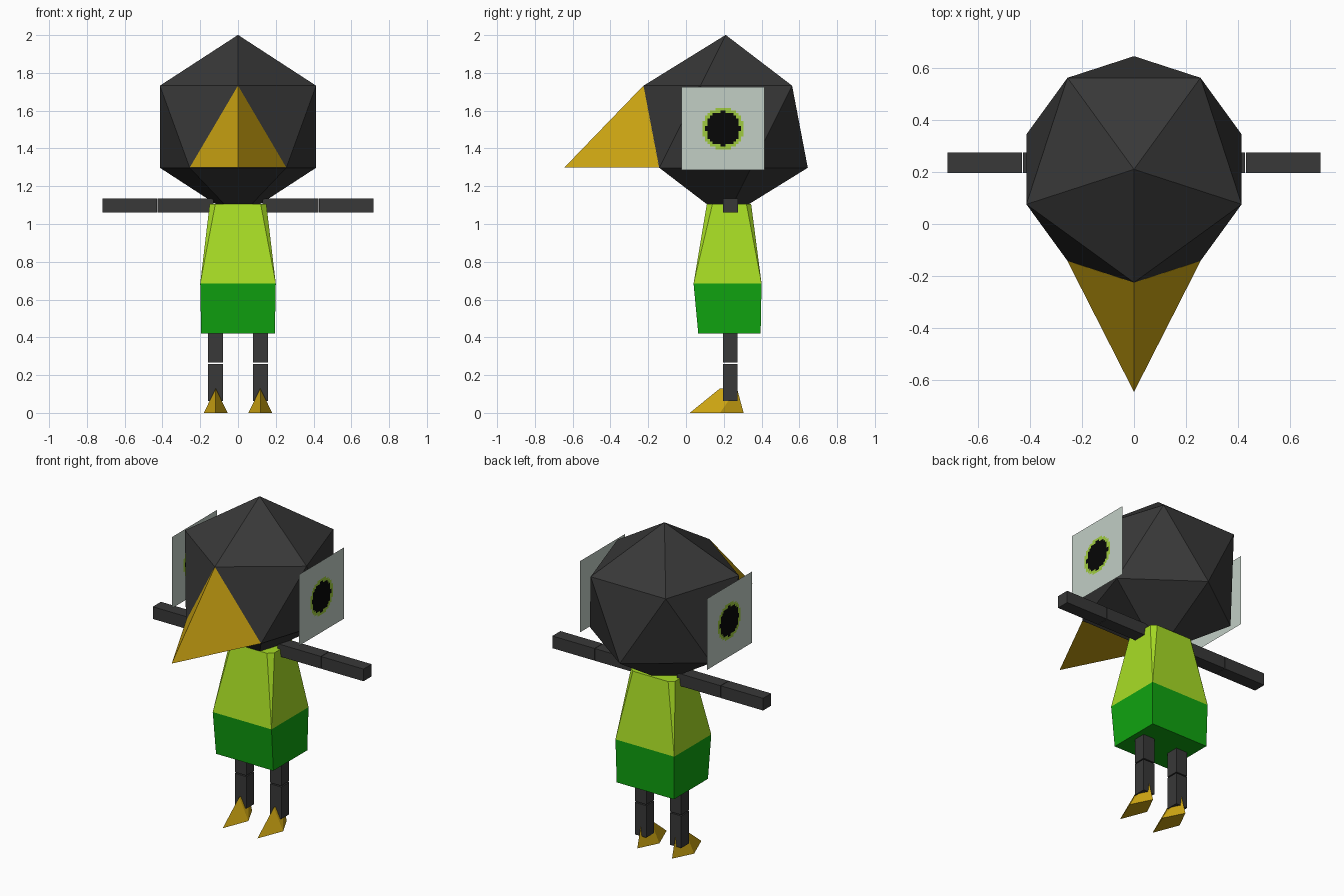
import bpy, bmesh, math
from mathutils import Matrix, Vector

if "Cube" in bpy.data.objects:
    bpy.data.objects.remove(bpy.data.objects["Cube"])


def material(name, rgb):
    m = bpy.data.materials.new(name)
    m.diffuse_color = (*rgb, 1)
    m.use_nodes = True
    m.node_tree.nodes["Principled BSDF"].inputs["Base Color"].default_value = m.diffuse_color
    return m


DARK = material("charcoal", (0.04, 0.04, 0.04))
GOLD = material("gold", (0.60, 0.37, 0.006))
LIME = material("lime", (0.39, 0.72, 0.018))
GREEN = material("green", (0.005, 0.37, 0.005))
WHITE = material("pale_grey", (0.54, 0.62, 0.56))
IRIS = material("iris_green", (0.35, 0.60, 0.05))
BLACK = material("black", (0.002, 0.002, 0.002))


def finish(name, bm, *mats):
    me = bpy.data.meshes.new(name)
    bm.to_mesh(me)
    bm.free()
    for m in mats:
        me.materials.append(m)
    ob = bpy.data.objects.new(name, me)
    bpy.context.collection.objects.link(ob)
    return ob


def hull(name, points, mat):
    """Convex solid around a few corner points."""
    bm = bmesh.new()
    for p in points:
        bm.verts.new(p)
    bmesh.ops.convex_hull(bm, input=bm.verts[:])
    bmesh.ops.recalc_face_normals(bm, faces=bm.faces[:])
    return finish(name, bm, mat)


def rect(x, y0, y1, z):
    return [(sx * x, y, z) for sx in (-1, 1) for y in (y0, y1)]


def box(name, x0, x1, y0, y1, z0, z1, mat):
    return hull(name, [(x, y, z) for x in (x0, x1) for y in (y0, y1) for z in (z0, z1)], mat)


# Head: icosahedron standing on a corner, with an upper-ring corner to the front
R, CY, CZ = 0.486, 0.21, 1.515
bm = bmesh.new()
bmesh.ops.create_icosphere(
    bm, subdivisions=1, radius=R,
    matrix=Matrix.Translation((0, CY, CZ)) @ Matrix.Rotation(-math.pi / 2, 4, 'Z'))
finish("head", bm, DARK)

# Beak: pyramid on the front lower face of the head
hull("beak", [(0, -0.225, 1.733), (-0.256, -0.142, 1.298),
              (0.256, -0.142, 1.298), (0, -0.645, 1.298)], GOLD)

# Shirt: square hem rising to a chamfered neckline
hull("shirt", rect(0.20, 0.04, 0.40, 0.685)
     + rect(0.12, 0.11, 0.345, 1.105) + rect(0.15, 0.14, 0.32, 1.105), LIME)

# Shorts
hull("shorts", rect(0.20, 0.04, 0.40, 0.685) + rect(0.195, 0.065, 0.395, 0.42), GREEN)

for side, s in (("left", -1), ("right", 1)):
    # Arms, in two segments
    box(side + "_upper_arm", s * 0.13, s * 0.427, 0.196, 0.275, 1.06, 1.135, DARK)
    box(side + "_forearm", s * 0.43, s * 0.717, 0.196, 0.275, 1.06, 1.135, DARK)

    # Legs, in two segments with a thin gap at the knee
    box(side + "_thigh", s * 0.08, s * 0.158, 0.195, 0.272, 0.267, 0.45, DARK)
    box(side + "_shin", s * 0.08, s * 0.158, 0.195, 0.272, 0.063, 0.26, DARK)

    # Feet: kite-shaped sole with a ridge on top
    fx = s * 0.118
    hull(side + "_foot", [(fx, 0.02, 0), (fx - 0.063, 0.18, 0), (fx + 0.063, 0.18, 0),
                          (fx, 0.305, 0), (fx, 0.18, 0.13), (fx, 0.27, 0.13)], GOLD)

    # Eyes: thin square plates with a blocky iris and pupil coloured by radius
    bm = bmesh.new()
    centre = Vector((s * 0.432, 0.196, 1.505))
    bmesh.ops.create_grid(
        bm, x_segments=32, y_segments=32, size=0.219,
        matrix=Matrix.Translation(centre) @ Matrix.Rotation(s * math.pi / 2, 4, 'Y'))
    for f in bm.faces:
        r = (f.calc_center_median() - centre).length
        f.material_index = 2 if r < 0.090 else 1 if r < 0.112 else 0
    finish(side + "_eye", bm, WHITE, IRIS, BLACK)
